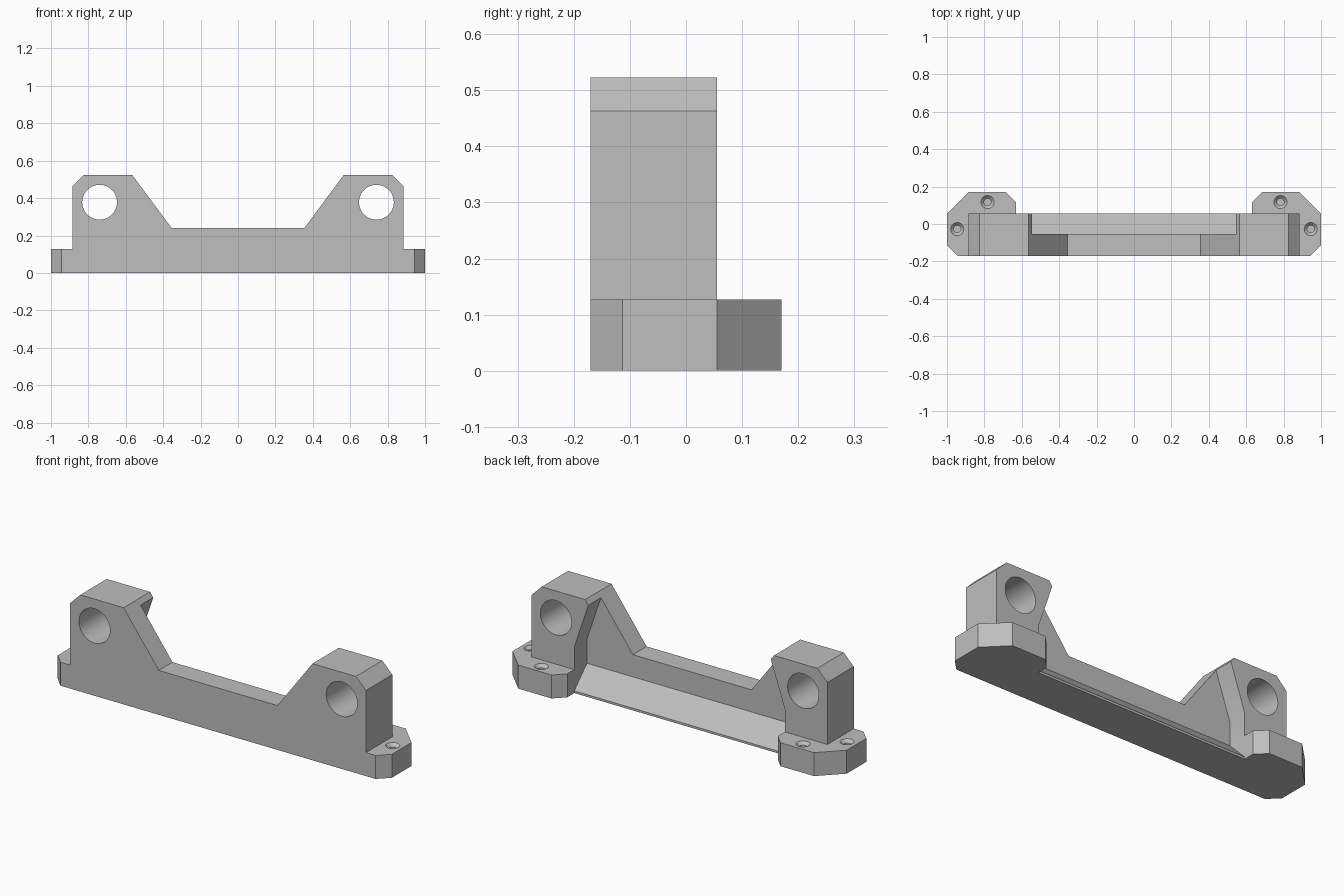
import bpy, bmesh, math
from mathutils import Matrix, Vector

old = bpy.data.objects.get("Cube")
if old:
    bpy.data.objects.remove(old, do_unlink=True)

grey = bpy.data.materials.new("plain_grey")
grey.use_nodes = True
COLOUR = (0.52, 0.52, 0.52, 1)
grey.diffuse_color = COLOUR
grey.node_tree.nodes["Principled BSDF"].inputs["Base Color"].default_value = COLOUR

FRONT, WEB_BACK, POST_BACK, BACK = -0.17, -0.053, 0.055, 0.17
FLANGE_TOP = 0.127


def make_object(name, bm):
    bmesh.ops.recalc_face_normals(bm, faces=bm.faces)
    mesh = bpy.data.meshes.new(name)
    bm.to_mesh(mesh)
    bm.free()
    mesh.materials.append(grey)
    obj = bpy.data.objects.new(name, mesh)
    bpy.context.collection.objects.link(obj)
    return obj


def prism(name, points, place, start, end):
    """Extrude a 2D outline; place(u, v, w) maps it into space."""
    bm = bmesh.new()
    face = bm.faces.new([bm.verts.new(place(u, v, start)) for u, v in points])
    top = bmesh.ops.extrude_face_region(bm, geom=[face])
    move = Vector(place(0, 0, end)) - Vector(place(0, 0, start))
    bmesh.ops.translate(bm, vec=move,
                        verts=[g for g in top["geom"] if isinstance(g, bmesh.types.BMVert)])
    return make_object(name, bm)


def cone(name, r_low, r_high, depth, centre, sides, rotation=Matrix()):
    bm = bmesh.new()
    bmesh.ops.create_cone(bm, cap_ends=True, segments=sides, radius1=r_low, radius2=r_high,
                          depth=depth, matrix=Matrix.Translation(centre) @ rotation)
    return make_object(name, bm)


def combine(target, tool, operation):
    mod = target.modifiers.new(operation, "BOOLEAN")
    mod.operation, mod.solver, mod.object = operation, "EXACT", tool
    bpy.context.view_layer.objects.active = target
    bpy.ops.object.modifier_apply(modifier=mod.name)
    bpy.data.objects.remove(tool, do_unlink=True)


def mirrored(half):
    return half + [(-x, z) for x, z in reversed(half)]


def along_y(u, v, w):
    return (u, w, v)


def along_z(u, v, w):
    return (u, v, w)


def along_x(u, v, w):
    return (w, u, v)


# Main body: two raised posts joined by a low beam
outline = mirrored([(0.355, 0.24), (0.565, 0.523), (0.825, 0.523), (0.885, 0.463), (0.885, 0)])
bracket = prism("bracket", outline, along_y, FRONT, POST_BACK)

# Rear recess between the posts, with undercut inner sides
recess = mirrored([(0.511, 0.6), (0.63, 0.25), (0.63, -0.1)])
combine(bracket, prism("recess", recess, along_y, WEB_BACK, 0.4), "DIFFERENCE")

# Sloped foot along the back of the beam
slope = [(-0.1, 0), (POST_BACK, 0), (POST_BACK, 0.012), (WEB_BACK, 0.12), (-0.1, 0.12)]
combine(bracket, prism("sloped_foot", slope, along_x, -0.65, 0.65), "UNION")

flange = [(0.63, FRONT), (0.943, FRONT), (1, -0.113), (1, POST_BACK),
          (0.885, BACK), (0.685, BACK), (0.63, 0.115)]
for side in (1, -1):
    # Mounting flange with clipped corners
    points = [(side * x, y) for x, y in flange]
    combine(bracket, prism("flange", points, along_z, 0, FLANGE_TOP), "UNION")
    # Round bore through the post
    combine(bracket, cone("bore", 0.093, 0.093, 1, (side * 0.74, 0, 0.378), 64,
                          Matrix.Rotation(math.pi / 2, 4, "X")), "DIFFERENCE")
    # Countersunk blind screw holes
    for x, y in ((0.945, -0.027), (0.783, 0.117)):
        combine(bracket, cone("screw_hole", 0.019, 0.019, 0.2, (side * x, y, 0.13), 32), "DIFFERENCE")
        combine(bracket, cone("countersink", 0.015, 0.055, 0.04,
                              (side * x, y, FLANGE_TOP), 32), "DIFFERENCE")

# Merge flat regions and keep only the bores smooth
bm = bmesh.new()
bm.from_mesh(bracket.data)
bmesh.ops.remove_doubles(bm, verts=bm.verts, dist=0.0001)
bmesh.ops.dissolve_limit(bm, angle_limit=math.radians(1), verts=bm.verts, edges=bm.edges)
bm.to_mesh(bracket.data)
bm.free()
bpy.ops.object.select_all(action="DESELECT")
bracket.select_set(True)
bpy.context.view_layer.objects.active = bracket
bpy.ops.object.shade_smooth_by_angle(angle=math.radians(30))
